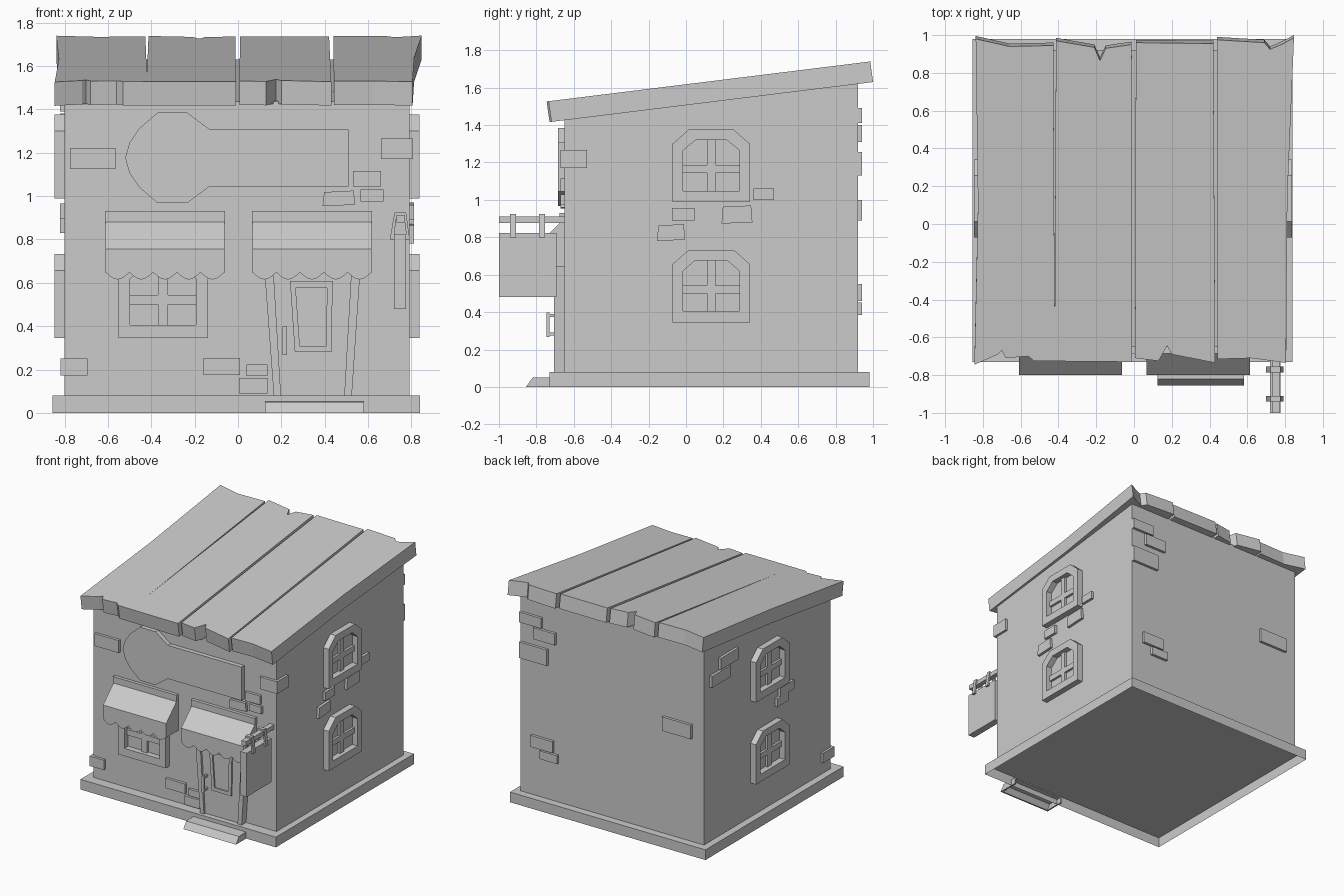
import bpy, bmesh
from math import pi, sin

cube = bpy.data.objects.get("Cube")
if cube:
    bpy.data.objects.remove(cube)

grey = bpy.data.materials.new("plain_grey")
grey.use_nodes = True
grey.diffuse_color = (0.6, 0.6, 0.6, 1)
grey.node_tree.nodes["Principled BSDF"].inputs["Base Color"].default_value = (0.6, 0.6, 0.6, 1)

# Wall faces: (u, v, d) = along the wall, height, distance out of the wall
XL, XR, YF, YB = -0.8, 0.79, -0.65, 0.92


def front(u, v, d): return (u, YF - d, v)
def back(u, v, d): return (u, YB + d, v)
def right(u, v, d): return (XL - d, u, v)
def left(u, v, d): return (XR + d, u, v)
def flat(u, v, d): return (u, v, d)
def across(u, v, d): return (d, u, v)


def roof_skin(u, v, d):
    return (u, v + 0.14 * d, 1.526 + (v + 0.745) * 0.1236 - d)


def finish(name, bm):
    bmesh.ops.recalc_face_normals(bm, faces=bm.faces)
    mesh = bpy.data.meshes.new(name)
    bm.to_mesh(mesh)
    bm.free()
    mesh.materials.append(grey)
    ob = bpy.data.objects.new(name, mesh)
    bpy.context.collection.objects.link(ob)
    return ob


def prism(name, pts, d0, d1, place, closed=True):
    """Extrude an outline from depth d0 to d1, optionally open at d0."""
    bm = bmesh.new()
    a, b = ([bm.verts.new(place(u, v, d)) for u, v in pts] for d in (d0, d1))
    if closed:
        bm.faces.new(a)
    bm.faces.new(b)
    for i in range(len(pts)):
        j = (i + 1) % len(pts)
        bm.faces.new((a[i], a[j], b[j], b[i]))
    return finish(name, bm)


def ring(name, outer, inner, d0, d1, place):
    """Extruded frame between two outlines with equal point counts."""
    bm = bmesh.new()
    loops = [[bm.verts.new(place(u, v, d)) for u, v in pts]
             for pts, d in ((outer, d0), (outer, d1), (inner, d1), (inner, d0))]
    for k in range(4):
        p, q = loops[k], loops[(k + 1) % 4]
        for i in range(len(outer)):
            j = (i + 1) % len(outer)
            bm.faces.new((p[i], p[j], q[j], q[i]))
    return finish(name, bm)


def rect(u0, u1, v0, v1, skew=0):
    return [(u0, v0), (u1, v0 + skew), (u1 - skew, v1), (u0 + skew, v1 - skew)]


def box(name, x0, x1, y0, y1, z0, z1):
    return prism(name, rect(x0, x1, y0, y1), z0, z1, flat)


# Walls with sloping top, and plinth shell open underneath
prism("walls", [(YF, 0.075), (YB, 0.075), (YB, 1.63), (YF, 1.437)], XL, XR, across)
prism("plinth", rect(-0.855, 0.84, -0.73, 0.98), 0, 0.08, flat, closed=False)

# Roof planks with ragged ends
planks = {
    "roof_split_plank": [
        (-0.845, -0.745), (-0.72, -0.69), (-0.7, -0.67), (-0.68, -0.71), (-0.56, -0.7),
        (-0.53, -0.725), (-0.01, -0.73), (-0.012, 0.95), (-0.15, 0.93), (-0.18, 0.865),
        (-0.21, 0.935), (-0.413, 0.97), (-0.42, -0.53), (-0.427, 0.945), (-0.66, 0.94),
        (-0.838, 0.98), (-0.826, 0.1)],
    "roof_notched_plank": [
        (0.006, -0.71), (0.13, -0.725), (0.15, -0.69), (0.175, -0.645), (0.2, -0.69),
        (0.43, -0.735), (0.42, 0.955), (0.01, 0.96)],
    "roof_end_plank": [
        (0.442, -0.715), (0.62, -0.71), (0.805, -0.735), (0.812, 0.15), (0.847, 0.985),
        (0.78, 0.95), (0.72, 0.925), (0.69, 0.96), (0.44, 0.975)]}
for name, pts in planks.items():
    prism(name, pts, 0, 0.11, roof_skin)


# Windows: arched frame with cross bars
def arch(c, z, half, height, cut_u, cut_v):
    top = z + height
    return [(c - half, z), (c + half, z), (c + half, top - cut_v), (c + half - cut_u, top),
            (c - half + cut_u, top), (c - half, top - cut_v)]


def window(name, c, z, place):
    ring(name + "_frame", arch(c, z, 0.206, 0.387, 0.085, 0.075),
         arch(c, z + 0.06, 0.152, 0.272, 0.068, 0.058), -0.01, 0.047, place)
    prism(name + "_upright", rect(c - 0.023, c + 0.023, z + 0.05, z + 0.34), -0.01, 0.018, place)
    prism(name + "_crossbar", rect(c - 0.16, c + 0.16, z + 0.155, z + 0.198), -0.01, 0.018, place)


window("front_window", -0.345, 0.345, front)
for side, place in (("left", left), ("right", right)):
    for level, z in (("lower", 0.345), ("upper", 0.988)):
        window(f"{side}_{level}_window", 0.135, z, place)


# Awnings: mounting strip, sloped cover, side cheeks, scalloped valance
def awning(name, x0, x1):
    box(name + "_strip", x0 - 0.003, x1 + 0.003, YF - 0.025, YF, 0.88, 0.93)
    cover = [(YF, 0.88), (-0.67, 0.88), (-0.8, 0.755), (-0.8, 0.735), (-0.67, 0.86), (YF, 0.86)]
    prism(name + "_cover", cover, x0, x1, across)
    cheek = [(YF, 0.88), (-0.67, 0.88), (-0.8, 0.755), (-0.8, 0.645), (YF, 0.645)]
    for side, x in (("right", x0), ("left", x1 - 0.012)):
        prism(f"{name}_{side}_cheek", cheek, x, x + 0.012, across)
    n, steps = 5, 6
    scallops = []
    for i in range(n * steps + 1):
        u = x0 + (x1 - x0) * i / (n * steps)
        scallops.append((u, 0.648 - 0.033 * sin(pi * (i % steps) / steps)))
    prism(name + "_valance", scallops + [(x1, 0.755), (x0, 0.755)], 0.138, 0.15, front)


awning("window_awning", -0.61, -0.063)
awning("door_awning", 0.067, 0.615)

# Flat shop sign on the front wall
round_end = [(-0.13, 1.045), (-0.235, 0.967), (-0.37, 0.967), (-0.455, 1.04), (-0.5, 1.105)]
upper = [(u, 2.352 - v) for u, v in reversed(round_end)]
prism("shop_sign", [(0.51, 1.045)] + round_end + [(-0.52, 1.176)] + upper + [(0.51, 1.307)], 0, 0.035, front)


# Door: tapered leaf, posts, glazing frame and handle
def taper(low0, low1, high0, high1, z0, z1):
    return [(low0, z0), (low1, z0), (high1, z1), (high0, z1)]


prism("door_leaf", taper(0.195, 0.495, 0.155, 0.53, 0.08, 0.75), 0, 0.038, front)
prism("door_right_post", taper(0.165, 0.198, 0.115, 0.158, 0.08, 0.75), 0, 0.055, front)
prism("door_left_post", taper(0.49, 0.525, 0.528, 0.57, 0.08, 0.75), 0, 0.055, front)
ring("door_glazing_frame", taper(0.262, 0.43, 0.24, 0.437, 0.28, 0.608),
     taper(0.285, 0.405, 0.266, 0.411, 0.306, 0.576), 0.03, 0.05, front)
prism("door_handle_bar", rect(0.205, 0.226, 0.268, 0.398), 0.08, 0.096, front)
for z in (0.275, 0.375):
    prism("door_handle_mount", rect(0.208, 0.223, z, z + 0.016), 0.03, 0.085, front)

# Doorstep: hollow tread with sloping front, reaching under the plinth
prism("doorstep_tread", [(-0.855, 0), (-0.82, 0.05), (-0.69, 0.052), (-0.69, 0.042),
                         (-0.815, 0.04), (-0.843, 0)], 0.125, 0.58, across)
for x in (0.125, 0.57):
    prism("doorstep_end", [(-0.855, 0), (-0.69, 0), (-0.69, 0.05), (-0.82, 0.05)], x, x + 0.012, across)

# Hanging sign board on a bar
box("hanging_board", 0.72, 0.775, -1, -0.692, 0.48, 0.823)
box("hanging_bar", 0.73, 0.769, -1, YF, 0.877, 0.912)
for i, d in enumerate((0.26, 0.105)):
    ring(f"hanging_strap_{i + 1}", taper(0.7, 0.792, 0.722, 0.775, 0.8, 0.925),
         taper(0.719, 0.776, 0.732, 0.767, 0.81, 0.912), d, d + 0.03, front)

# Loose bricks on each wall, some of them crooked
CROOKED = 0.007
bricks = {
    "front": (front, [(-0.775, -0.565, 1.125, 1.222), (0.53, 0.66, 1.045, 1.115),
                      (0.39, 0.54, 0.953, 1.025, CROOKED), (0.565, 0.67, 0.975, 1.03),
                      (-0.16, 0.01, 0.175, 0.252), (0.04, 0.135, 0.17, 0.222),
                      (0.005, 0.135, 0.09, 0.16)]),
    "left": (left, [(0.36, 0.47, 1.0, 1.06), (0.19, 0.355, 0.873, 0.97, CROOKED),
                    (-0.075, 0.045, 0.89, 0.957), (-0.155, -0.005, 0.78, 0.87, CROOKED)]),
    "right": (right, [(0.52, 0.74, 1.39, 1.48), (0.62, 0.85, 1.29, 1.38),
                      (-0.17, 0.0, 0.895, 0.965), (-0.1, 0.04, 0.83, 0.895)]),
    "back": (back, [(0.6, 0.79, 1.41, 1.49), (0.48, 0.67, 1.31, 1.4), (0.55, 0.79, 1.13, 1.255),
                    (-0.7, -0.45, 0.89, 1.0), (0.5, 0.69, 0.46, 0.55), (0.46, 0.61, 0.385, 0.45)])}
for wall, (place, spots) in bricks.items():
    for i, spot in enumerate(spots):
        prism(f"{wall}_brick_{i + 1}", rect(*spot), -0.01, 0.021, place)
box("left_corner_brick", 0.66, 0.808, -0.67, -0.53, 1.17, 1.266)
box("right_corner_brick", -0.818, -0.695, -0.67, -0.53, 0.172, 0.25)
